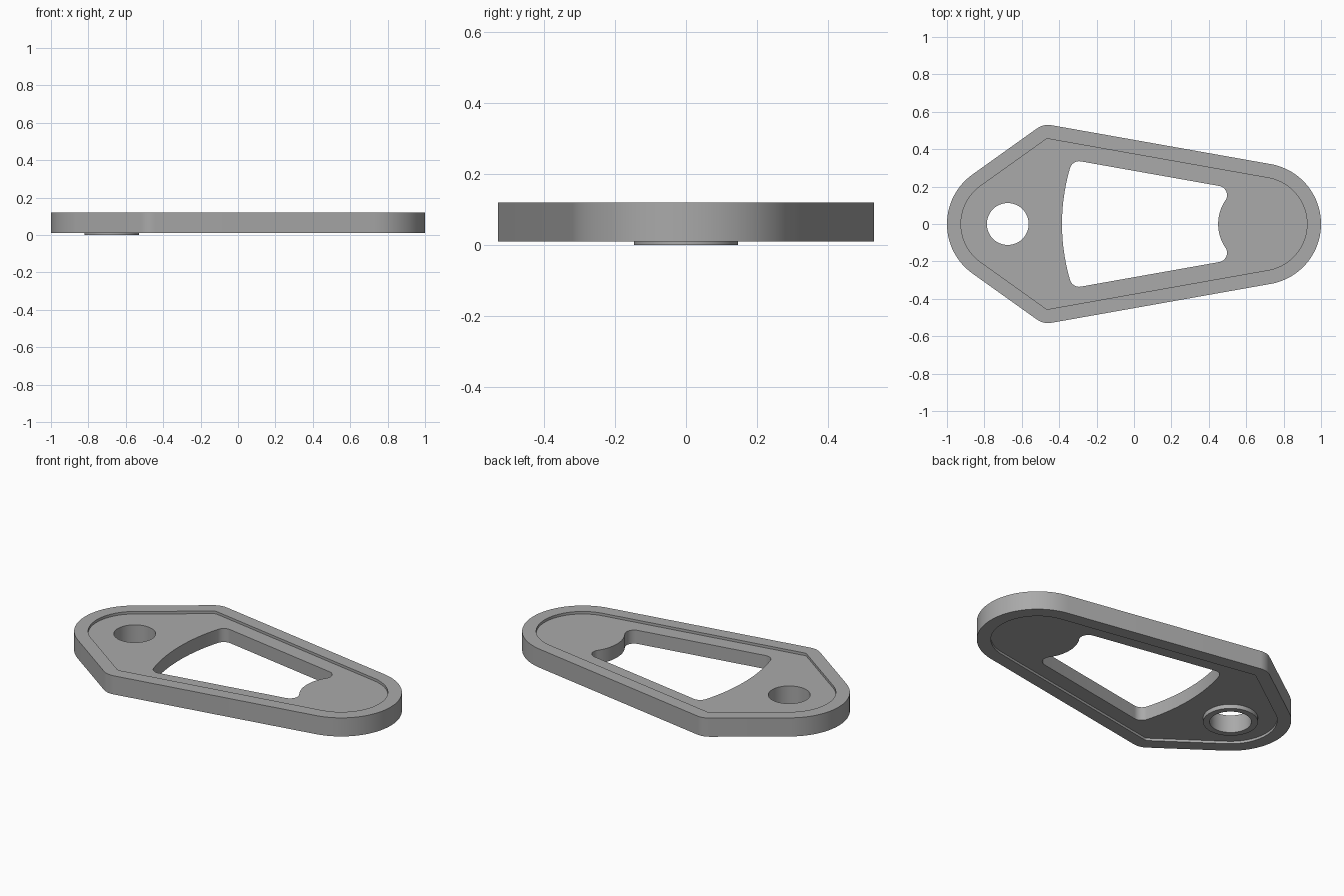
import bpy
import bmesh
from math import acos, atan2, cos, sin, pi, radians
from mathutils import Vector

cube = bpy.data.objects.get("Cube")
if cube:
    bpy.data.objects.remove(cube, do_unlink=True)

END = 0.675                      # distance of both end centres from the middle
LEFT, RIGHT = Vector((-END, 0)), Vector((END, 0))
CORNER = Vector((-0.46, 0.43))   # centre of the wide corner
R_END, R_CORNER, RIM = 0.325, 0.1, 0.075
BOTTOM, TOP, DEPTH = 0.01, 0.12, 0.015


def arc(centre, radius, start, end, steps):
    return [centre + radius * Vector((cos(a), sin(a)))
            for a in (start + (end - start) * i / steps for i in range(steps + 1))]


def mirrored(half):
    """Close a half outline, which starts and ends on the x axis."""
    return half + [Vector((p.x, -p.y)) for p in reversed(half[1:-1])]


# Normal directions of the straight sides, tangent to the end and corner arcs
to_right, to_left = RIGHT - CORNER, CORNER - LEFT
long_side = atan2(to_right.y, to_right.x) + acos((R_CORNER - R_END) / to_right.length)
short_side = atan2(to_left.y, to_left.x) + acos((R_END - R_CORNER) / to_left.length)


def outline(inset):
    return mirrored(arc(RIGHT, R_END - inset, 0, long_side, 24)
                    + arc(CORNER, R_CORNER - inset, long_side, short_side, 8)
                    + arc(LEFT, R_END - inset, short_side, pi, 16))


def window():
    """Opening with two arcs about the right end and four rounded corners."""
    fillet, near, far, wall = 0.05, 0.225, 1.06, 0.163
    reach = R_END - wall - fillet
    a = long_side + acos(reach / (near + fillet))
    b = long_side + acos(reach / (far - fillet))
    near_centre = RIGHT + (near + fillet) * Vector((cos(a), sin(a)))
    far_centre = RIGHT + (far - fillet) * Vector((cos(b), sin(b)))
    return mirrored(arc(RIGHT, near, pi, a, 10)
                    + arc(near_centre, fillet, a - pi, long_side, 12)[1:]
                    + arc(far_centre, fillet, long_side, b, 10)
                    + arc(RIGHT, far, b, pi, 10)[1:])


def circle(radius):
    return arc(LEFT, radius, 0, 2 * pi, 48)[:-1]


bm = bmesh.new()


def loop(points, z):
    verts = [bm.verts.new((p.x, p.y, z)) for p in points]
    for i, v in enumerate(verts):
        bm.edges.new((v, verts[i - 1]))
    return verts


def band(a, b):
    for i in range(len(a)):
        bm.faces.new((a[i - 1], a[i], b[i], b[i - 1]))


def floor(*loops):
    edges = [bm.edges.get((v, ring[i - 1])) for ring in loops for i, v in enumerate(ring)]
    bmesh.ops.triangle_fill(bm, use_beauty=True, use_dissolve=False, edges=edges)


# Outer wall, raised rims and recess steps
low, high = BOTTOM + DEPTH, TOP - DEPTH
rings = [loop(outline(RIM), low), loop(outline(RIM), BOTTOM), loop(outline(0), BOTTOM),
         loop(outline(0), TOP), loop(outline(RIM), TOP), loop(outline(RIM), high)]
for first, second in zip(rings, rings[1:]):
    band(first, second)

# Window wall
window_low, window_high = loop(window(), low), loop(window(), high)
band(window_low, window_high)

# Round hole and the boss around it on the underside
hole_high, hole_low = loop(circle(0.112), high), loop(circle(0.112), 0)
boss_low, boss_high = loop(circle(0.147), 0), loop(circle(0.147), low)
band(hole_high, hole_low)
band(hole_low, boss_low)
band(boss_low, boss_high)

# Recessed floors
floor(rings[-1], window_high, hole_high)
floor(rings[0], window_low, boss_high)

bmesh.ops.recalc_face_normals(bm, faces=bm.faces[:])
mesh = bpy.data.meshes.new("flange_plate")
bm.to_mesh(mesh)
bm.free()
plate = bpy.data.objects.new("flange_plate", mesh)
bpy.context.collection.objects.link(plate)

# Plain grey
grey = bpy.data.materials.new("grey")
grey.use_nodes = True
grey.diffuse_color = (0.4, 0.4, 0.4, 1)
grey.node_tree.nodes["Principled BSDF"].inputs["Base Color"].default_value = grey.diffuse_color
mesh.materials.append(grey)

bpy.ops.object.select_all(action="DESELECT")
plate.select_set(True)
bpy.context.view_layer.objects.active = plate
bpy.ops.object.shade_smooth_by_angle(angle=radians(30))
